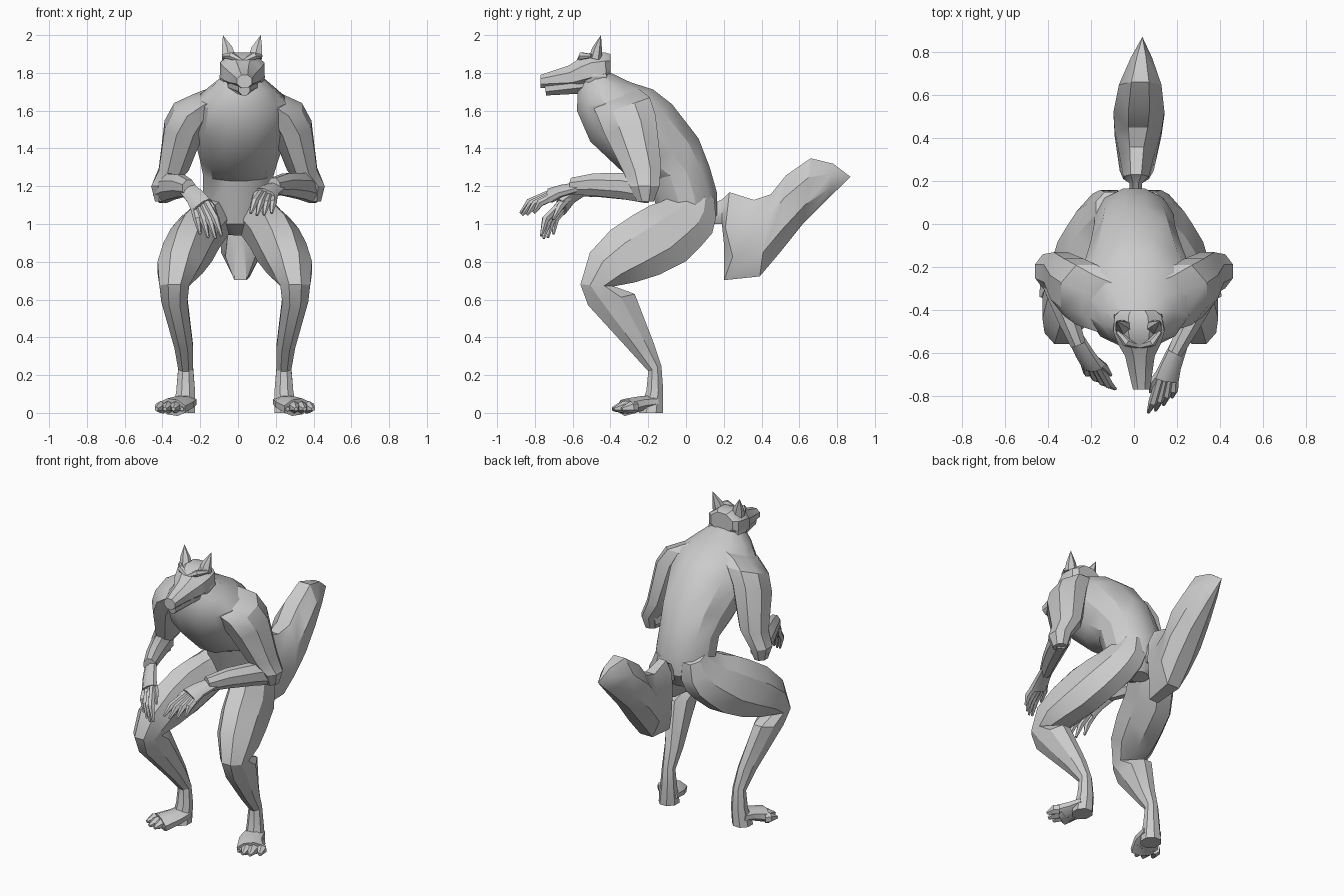
import bpy
import bmesh
import math
from mathutils import Vector

if "Cube" in bpy.data.objects:
    bpy.data.objects.remove(bpy.data.objects["Cube"])

# Single fur colour
fur = bpy.data.materials.new("grey fur")
fur.use_nodes = True
fur_colour = (0.6, 0.6, 0.6, 1)
fur.diffuse_color = fur_colour
fur.node_tree.nodes["Principled BSDF"].inputs["Base Color"].default_value = fur_colour

UPWARD = Vector((0, 0, 1))
SIDEWAYS = Vector((1, 0, 0))


def finish(name, bm):
    """Turn a bmesh into a shaded object."""
    bmesh.ops.remove_doubles(bm, verts=bm.verts, dist=0.001)
    bmesh.ops.recalc_face_normals(bm, faces=bm.faces)
    mesh = bpy.data.meshes.new(name)
    bm.to_mesh(mesh)
    bm.free()
    mesh.materials.append(fur)
    obj = bpy.data.objects.new(name, mesh)
    bpy.context.collection.objects.link(obj)
    bpy.ops.object.select_all(action="DESELECT")
    obj.select_set(True)
    bpy.context.view_layer.objects.active = obj
    bpy.ops.object.shade_smooth_by_angle(angle=math.radians(30))


def loft(name, rings, sides):
    """Skin a row of oval rings, each a centre and two half axes."""
    bm = bmesh.new()
    rows = []
    for centre, across, along in rings:
        row = []
        for i in range(sides):
            angle = math.tau * (i + 0.5) / sides
            offset = across * math.cos(angle) + along * math.sin(angle)
            row.append(bm.verts.new(centre + offset * 1.07))
        rows.append(row)
    for low, high in zip(rows, rows[1:]):
        for i in range(sides):
            j = (i + 1) % sides
            bm.faces.new((low[i], low[j], high[j], high[i]))
    bm.faces.new(rows[0])
    bm.faces.new(rows[-1])
    finish(name, bm)


def midline(y):
    """The spine bends slightly to the left towards snout and tail tip."""
    return 0.045 * abs(y)


def profile(name, sections, sides=8, place=None):
    """Sections: front y and z, back y and z, half width, and x for limbs."""
    rings = []
    for front_y, front_z, back_y, back_z, width, *x in sections:
        front = Vector((0, front_y, front_z))
        back = Vector((0, back_y, back_z))
        centre = (front + back) / 2
        centre.x = place(x[0]) if place else midline(centre.y)
        rings.append((centre, SIDEWAYS * width, (back - front) / 2))
    loft(name, rings, sides)


def tube(name, points, radii, sides=6, across=SIDEWAYS, flat=1.0):
    """Tube along a path, wide along the across direction."""
    points = [Vector(point) for point in points]
    last = len(points) - 1
    rings = []
    for i, (point, radius) in enumerate(zip(points, radii)):
        tangent = (points[min(i + 1, last)] - points[max(i - 1, 0)]).normalized()
        wide = (across - tangent * across.dot(tangent)).normalized()
        rings.append((point, wide * radius, tangent.cross(wide) * radius * flat))
    loft(name, rings, sides)


# Torso from crotch through hunched chest to neck
profile("torso", [
    (0, .94, .1, .95, .06),
    (-.12, 1, .16, 1.05, .16),
    (-.16, 1.12, .16, 1.16, .18),
    (-.2, 1.23, .12, 1.3, .18),
    (-.32, 1.27, .06, 1.45, .2),
    (-.5, 1.44, -.08, 1.63, .25),
    (-.57, 1.6, -.18, 1.71, .23),
    (-.57, 1.7, -.3, 1.75, .16),
    (-.55, 1.8, -.4, 1.8, .08)], 12)

# Bushy tail, kinked downwards then up to a point
profile("tail", [
    (.12, 1, .12, 1.1, .03),
    (.19, 1, .19, 1.13, .03),
    (.2, .9, .23, 1.17, .06),
    (.2, .7, .36, 1.13, .08),
    (.39, .72, .45, 1.16, .11),
    (.5, .85, .53, 1.26, .12),
    (.62, 1, .66, 1.35, .1),
    (.76, 1.14, .78, 1.32, .05),
    (.87, 1.25, .87, 1.25, 0)])

# Head: skull and upper muzzle, then the closed lower jaw
profile("head", [
    (-.4, 1.9, -.4, 1.78, .08),
    (-.43, 1.91, -.42, 1.75, .11),
    (-.5, 1.91, -.5, 1.72, .12),
    (-.56, 1.88, -.56, 1.71, .1),
    (-.62, 1.84, -.6, 1.71, .07),
    (-.77, 1.79, -.77, 1.72, .04)])
profile("lower_jaw", [
    (-.46, 1.8, -.44, 1.74, .09),
    (-.55, 1.8, -.55, 1.69, .08),
    (-.75, 1.75, -.74, 1.68, .03)])

for side, word in ((1, "left"), (-1, "right")):

    def on_head(x, y, z):
        return (side * x + midline(y), y, z)

    def on_leg(x):
        return side * x - 0.017

    def on_foot(x, y, z):
        return (on_leg(x), y, z)

    def on_arm(x):
        return side * x

    # Ear, brow and cheek tuft
    tube(word + "_ear", [on_head(.07, -.48, 1.88), on_head(.08, -.47, 1.93),
                         on_head(.1, -.45, 2)], [.04, .03, 0], flat=.8)
    tube(word + "_brow", [on_head(0, -.57, 1.86), on_head(.06, -.55, 1.89),
                          on_head(.1, -.5, 1.89)], [.01, .02, .01], across=UPWARD)
    tube(word + "_cheek", [on_head(.08, -.56, 1.79), on_head(.1, -.49, 1.78),
                           on_head(.1, -.42, 1.78)], [.03, .04, .02], across=UPWARD, flat=.5)

    # Leg in one skin from buttock to sole
    profile(word + "_leg", [
        (0, 1.2, .15, 1.14, .07, .09),
        (-.06, 1.16, .16, 1.03, .1, .1),
        (-.13, 1.12, .14, .95, .12, .13),
        (-.19, 1.1, .08, .88, .13, .16),
        (-.28, 1.05, 0, .8, .13, .21),
        (-.4, .97, -.14, .73, .13, .25),
        (-.51, .85, -.27, .69, .12, .29),
        (-.56, .68, -.38, .67, .08, .32),
        (-.52, .57, -.27, .63, .07, .32),
        (-.3, .33, -.17, .37, .05, .27),
        (-.2, .22, -.13, .25, .04, .26),
        (-.21, .12, -.12, .12, .05, .26),
        (-.25, 0, -.12, 0, .06, .27)], place=on_leg)

    # Splayed foot with four blunt toes
    tube(word + "_foot", [on_foot(.26, -.16, .06), on_foot(.28, -.24, .05),
                          on_foot(.33, -.32, .03)], [.06, .07, .08], 8, flat=.55)
    for i, tip_y in enumerate((-.36, -.39, -.38, -.34)):
        root_x, tip_x = .27 + .035 * i, .28 + .045 * i
        middle_x = (root_x + tip_x) / 2
        tube(f"{word}_toe_{i}", [
            on_foot(root_x, -.27, .03), on_foot(middle_x, tip_y + .05, .03),
            on_foot(tip_x, tip_y, .02)], [.03, .03, .01])

    # Upper arm flowing out of the shoulder to the elbow
    profile(word + "_upper_arm", [
        (-.52, 1.66, -.28, 1.73, .06, .06),
        (-.5, 1.63, -.24, 1.71, .1, .14),
        (-.47, 1.57, -.19, 1.67, .12, .22),
        (-.43, 1.47, -.16, 1.58, .11, .28),
        (-.33, 1.27, -.13, 1.31, .08, .34),
        (-.3, 1.2, -.14, 1.2, .06, .4),
        (-.26, 1.12, -.17, 1.12, .04, .4)], place=on_arm)

    # Forearm, posed differently on each side
    elbow = Vector((on_arm(.4), -.2, 1.18))
    if side > 0:
        wrist = Vector((.19, -.6, 1.2))
        knuckle = Vector((.15, -.72, 1.15))
        tip = Vector((.12, -.85, 1.05))
    else:
        wrist = Vector((-.26, -.56, 1.19))
        knuckle = Vector((-.19, -.66, 1.09))
        tip = Vector((-.14, -.74, .93))
    lift = UPWARD * .015
    tube(word + "_forearm", [elbow, elbow.lerp(wrist, .3) + lift,
                             elbow.lerp(wrist, .7) + lift, wrist],
         [.07, .07, .06, .045], 8, UPWARD, .8)

    # Palm, four curled fingers and a thumb
    spread = Vector((on_arm(.8), .4, -.1)).normalized()
    tube(word + "_palm", [wrist.lerp(elbow, .1), wrist.lerp(knuckle, .5), knuckle],
         [.04, .05, .06], 8, spread, .55)
    curl = Vector((0, -.02, .01))
    for i, shorten in enumerate((0, -.06, 0, .14)):
        offset = spread * (i - 1.5)
        root = knuckle + offset * .03
        end = tip + offset * .04 + (knuckle - tip) * shorten
        tube(f"{word}_finger_{i}", [root.lerp(wrist, .15), root.lerp(end, .5) + curl, end],
             [.02, .02, .007], across=spread)
    base = wrist.lerp(knuckle, .4) - spread * .03
    thumb_tip = knuckle.lerp(tip, .4) - spread * .07 - curl
    tube(word + "_thumb", [base, base.lerp(thumb_tip, .5) - spread * .02, thumb_tip],
         [.02, .02, .007], across=spread)
